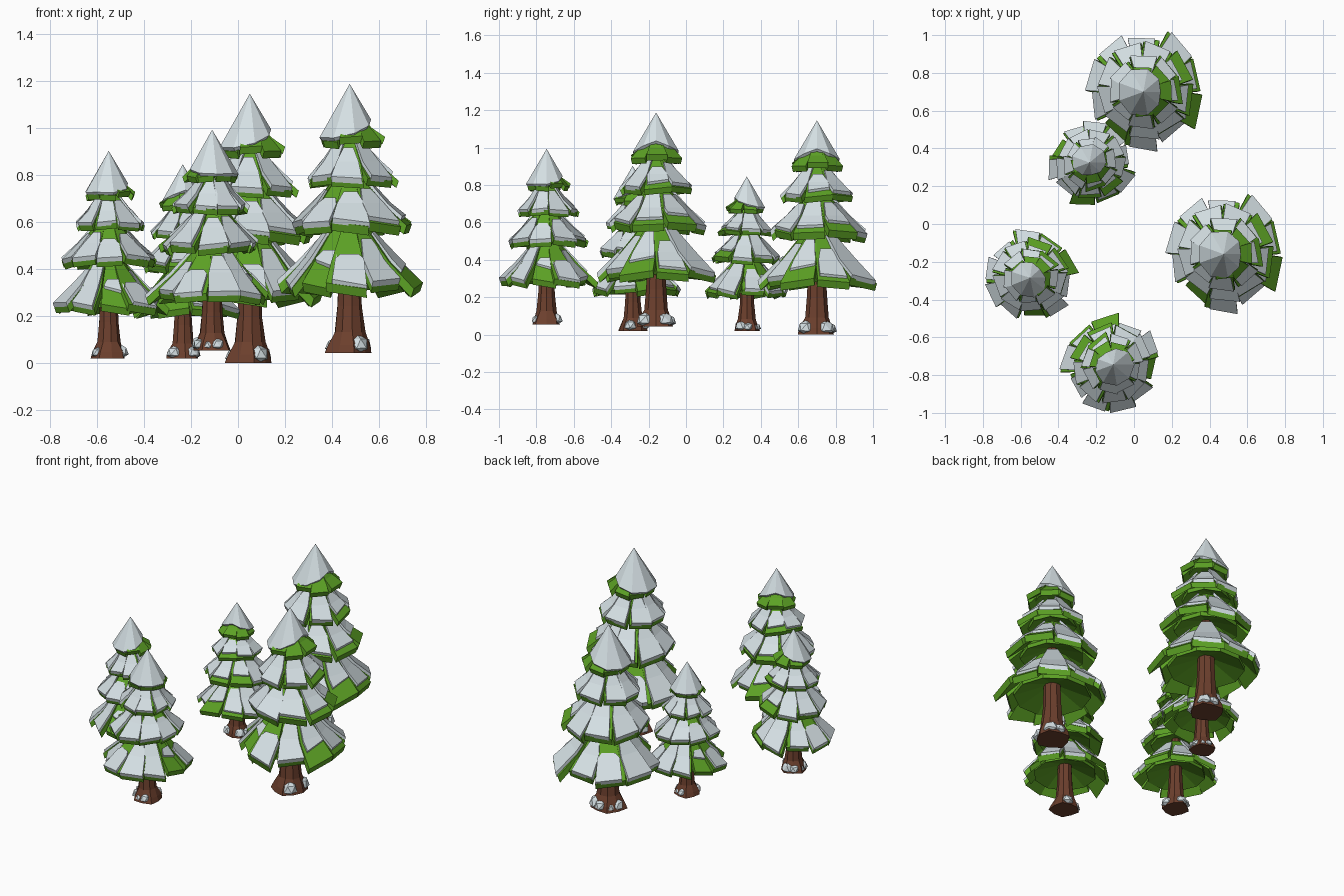
import bpy, bmesh, math, random
from mathutils import Vector

if "Cube" in bpy.data.objects:
    bpy.data.objects.remove(bpy.data.objects["Cube"])

random.seed(11)


def material(name, rgb):
    m = bpy.data.materials.new(name)
    m.diffuse_color = (*rgb, 1)
    m.use_nodes = True
    m.node_tree.nodes["Principled BSDF"].inputs["Base Color"].default_value = m.diffuse_color
    return m


SNOW = material("snow", (0.66, 0.74, 0.77))
GREEN = material("needle_green", (0.108, 0.36, 0.018))
BARK = material("bark_brown", (0.15, 0.05, 0.026))


def polar(r, a, z):
    return Vector((r * math.cos(a), r * math.sin(a), z))


def lathe(bm, rings, n, wobble=0.0):
    """Closed faceted solid from (radius, height) rings, radius 0 = tip."""
    loops = []
    for r, z in rings:
        loops.append([bm.verts.new(polar(r * random.uniform(1 - wobble, 1 + wobble),
                                         math.tau * i / n, z)) for i in range(n)])
    for a, b in zip(loops, loops[1:]):
        for i in range(n):
            j = (i + 1) % n
            bm.faces.new((a[i], a[j], b[j], b[i]))
    bm.faces.new(loops[0][::-1])
    bm.faces.new(loops[-1])
    return loops


def flap(bm, ang, stations, skew=0.0):
    """Drooping slab along a radial path; station = (radius, top z, thickness, half width)."""
    rows = []
    c, s = math.cos(ang), math.sin(ang)
    for i, (r, z, th, w) in enumerate(stations):
        k = skew if i == len(stations) - 1 else 0
        pts = [(r - k, -w, z + k), (r + k, w, z - k),
               (r + k - th * 0.35, w, z - k - th), (r - k - th * 0.35, -w, z + k - th)]
        rows.append([bm.verts.new((c * x - s * y, s * x + c * y, h)) for x, y, h in pts])
    for a, b in zip(rows, rows[1:]):
        for i in range(4):
            j = (i + 1) % 4
            bm.faces.new((a[i], a[j], b[j], b[i]))
    bm.faces.new(rows[0][::-1])
    bm.faces.new(rows[-1])


def finish(bm, name, mat):
    bmesh.ops.remove_doubles(bm, verts=bm.verts, dist=0.0002)
    bmesh.ops.recalc_face_normals(bm, faces=bm.faces)
    me = bpy.data.meshes.new(name)
    bm.to_mesh(me)
    bm.free()
    me.materials.append(mat)
    return me


# Tiers: inner radius, top z, lip z, then per flap from the front:
# flap radii, and where the snow starts and ends along each flap (0 inner, 1 lip)
TIERS = [
    (0.085, 0.53, 0.255,
     (0.30, 0.265, 0.315, 0.30, 0.32, 0.28, 0.30, 0.295, 0.27, 0.265),
     (0.45, 0.2, 0.1, 0.3, 0, 0.3, 0.45, 0.2, 0, 0.4),
     (1, 1, 0.68, 0.9, 1, 1, 1, 1, 1, 0.62)),
    (0.065, 0.74, 0.505,
     (0.24, 0.24, 0.26, 0.265, 0.25, 0.25, 0.235, 0.225, 0.22),
     (0.3, 0.25, 0, 0.2, 0.2, 0, 0.3, 0.25, 0.4),
     (1, 0.95, 0.85, 0.72, 1, 1, 1, 1, 1)),
    (0.05, 0.90, 0.705,
     (0.185, 0.185, 0.20, 0.195, 0.185, 0.175, 0.17, 0.165),
     (0.2, 0, 0.3, 0.2, 0, 0.2, 0, 0),
     (1, 1, 0.8, 0.95, 1, 1, 1, 1)),
    (0.03, 1.03, 0.88,
     (0.13, 0.14, 0.15, 0.145, 0.13, 0.12, 0.12, 0.12),
     (0,) * 8, (0,) * 8),
]

needles, snow = bmesh.new(), bmesh.new()
for r_in, z_top, z_lip, radii, starts, ends in TIERS:
    n = len(radii)
    k = math.tan(math.pi / n)
    drop = z_top - z_lip
    lip = 0.038 if n > 8 else 0.03
    mean = sum(radii) / n
    # solid core that closes the gaps between the flaps
    lathe(needles, [(0.03, z_lip + drop * 0.36), (mean * 0.76, z_lip + 0.025),
                    (mean * 0.76, z_lip + 0.05), (mean * 0.52, z_lip + drop * 0.46),
                    (r_in * 0.9, z_top - 0.01)], n)
    for i, (r, start, end) in enumerate(zip(radii, starts, ends)):
        a = -math.pi / 2 + math.tau * i / n + random.uniform(-0.05, 0.05)
        dz = random.uniform(-0.012, 0.012)
        skew = random.uniform(-0.016, 0.016) * r / 0.3
        rm, zm = r_in + (r - r_in) * 0.52, z_lip + lip + (drop - lip) * 0.40
        z_out = z_lip + lip + dz
        # green bough
        flap(needles, a, [(r_in, z_top, lip, r_in * k * 1.05),
                          (rm, zm, lip, rm * k * 1.08),
                          (r * 0.99, z_out, lip, r * k * 0.9)], skew)
        # snow slab on the bough, shorter where the bough shows
        if end:
            t, u = (end - 0.52) / 0.48, start / 0.52
            rs, zs = r_in + (rm - r_in) * u, z_top + (zm - z_top) * u
            re, ze = rm + (r + 0.002 - rm) * t, zm + (z_out - zm) * t
            up = 0.012 + random.uniform(0, 0.006)
            flap(snow, a + random.uniform(-0.05, 0.05),
                 [(rs, zs + up, 0.022, rs * k * (1.1 if u == 0 else 0.65)),
                  (rm + 0.005, zm + up, 0.022, rm * k * random.uniform(0.9, 1.05)),
                  (re + 0.002, ze + up, 0.024, re * k * random.uniform(0.74, 0.92))], skew)

# Snow cap: faceted cone whose hem lifts on one side
cap = lathe(snow, [(0.05, 0.97), (0.11, 0.93), (0.125, 0.945), (0.06, 1.045), (0, 1.145)], 9)
for i in range(9):
    a = math.tau * i / 9
    z = 0.930 + 0.055 * max(0, math.cos(a)) ** 1.5 + random.uniform(-0.016, 0.016)
    r = (1.145 - z) * 0.6
    cap[2][i].co = polar(r, a, z)
    cap[1][i].co = polar(r - 0.012, a, z - 0.014)

# Trunk with flared, uneven roots
trunk = bmesh.new()
roots = lathe(trunk, [(0.1, 0), (0.09, 0.035), (0.066, 0.09), (0.054, 0.2),
                      (0.048, 0.34), (0.03, 0.6)], 9, 0.05)
for ring, amount in ((roots[0], 0.08), (roots[1], 0.08)):
    for i, v in enumerate(ring):
        f = 1 + amount * (1 if i % 2 else -1)
        v.co.x *= f
        v.co.y *= f

# Snow heaps leaning against the roots
for deg, size, z in ((-57, 0.043, 0.04), (42, 0.045, 0.04), (85, 0.036, 0.034),
                     (130, 0.028, 0.03), (172, 0.036, 0.034)):
    a = math.radians(deg)
    heap = bmesh.ops.create_icosphere(snow, subdivisions=1, radius=size)["verts"]
    for v in heap:
        v.co *= random.uniform(0.88, 1.12)
        v.co += polar(0.07 - 0.35 * v.co.z, a, z)
        v.co.z = max(v.co.z, 0.004)

PARTS = [("trunk", finish(trunk, "trunk", BARK)),
         ("boughs", finish(needles, "boughs", GREEN)),
         ("snow", finish(snow, "snow", SNOW))]

# Trees: name, position, scale, turn in degrees
TREES = [("back", (0.05, 0.70, 0.0), 1.0, 0),
         ("middle", (-0.235, 0.325, 0.018), 0.722, -80),
         ("right", (0.475, -0.16, 0.042), 1.0, 0),
         ("left", (-0.55, -0.285, 0.02), 0.77, 42),
         ("front", (-0.11, -0.745, 0.053), 0.82, 120)]
for tree, loc, scale, turn in TREES:
    for part, mesh in PARTS:
        ob = bpy.data.objects.new(f"{tree}_tree_{part}", mesh)
        ob.location = loc
        ob.scale = (scale,) * 3
        ob.rotation_euler.z = math.radians(turn)
        bpy.context.collection.objects.link(ob)
